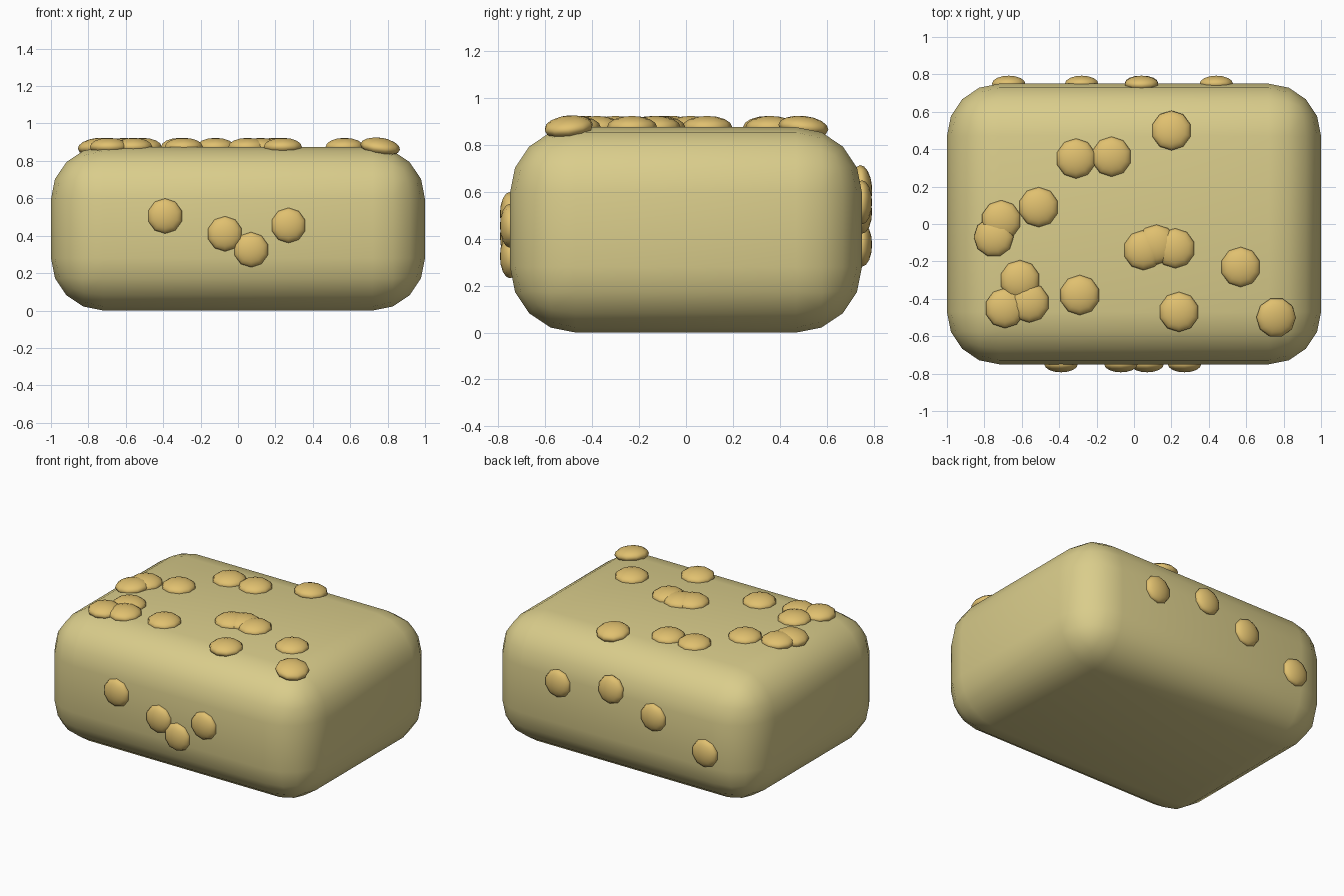
import bpy
from mathutils import Vector

cube = bpy.data.objects.get("Cube")
if cube:
    bpy.data.objects.remove(cube, do_unlink=True)


def make_material(name, rgb):
    mat = bpy.data.materials.new(name)
    mat.use_nodes = True
    colour = (*rgb, 1)
    mat.diffuse_color = colour
    bsdf = next(n for n in mat.node_tree.nodes if n.type == "BSDF_PRINCIPLED")
    bsdf.inputs["Base Color"].default_value = colour
    return mat


khaki = make_material("pale khaki", (0.70, 0.61, 0.26))
golden = make_material("golden tan", (0.75, 0.53, 0.16))

SIZE = Vector((2.0, 1.5, 0.875))
ROUND = 0.28
CENTRE = Vector((0, 0, SIZE.z / 2))

# Rounded block
bpy.ops.mesh.primitive_cube_add(size=1, location=CENTRE)
body = bpy.context.object
body.name = "rounded_body"
body.scale = SIZE
bpy.ops.object.transform_apply(location=False, rotation=False, scale=True)
body.data.materials.append(khaki)
bevel = body.modifiers.new("rounding", "BEVEL")
bevel.width = ROUND
bevel.segments = 4
bpy.ops.object.shade_smooth()


def surface_normal(point):
    """Outward direction of the rounded block near a point."""
    local = point - CENTRE
    inner = SIZE / 2 - Vector((ROUND,) * 3)
    clamped = Vector([max(-i, min(i, p)) for p, i in zip(local, inner)])
    return (local - clamped).normalized()


def add_bump(name, point, radius, thickness):
    point = Vector(point)
    turn = surface_normal(point).to_track_quat("Z", "Y")
    bpy.ops.mesh.primitive_uv_sphere_add(
        segments=10, ring_count=8, radius=1,
        location=point, rotation=turn.to_euler())
    bump = bpy.context.object
    bump.name = name
    bump.scale = (radius, radius, thickness)
    bump.data.materials.append(golden)
    bpy.ops.object.shade_smooth()


# Flattened bumps on the top
top_spots = [
    (0.20, 0.50), (-0.31, 0.35), (-0.12, 0.36), (-0.51, 0.09),
    (-0.71, 0.02), (-0.75, -0.07), (0.05, -0.14), (0.12, -0.11),
    (0.22, -0.13), (0.57, -0.23), (-0.61, -0.30), (-0.69, -0.45),
    (-0.56, -0.42), (-0.29, -0.38), (0.24, -0.47), (0.76, -0.50),
]
for x, y in top_spots:
    add_bump("top_bump", (x, y, SIZE.z), 0.107, 0.048)

# Smaller bumps on the front and back
front_spots = [(-0.39, 0.505), (-0.07, 0.41), (0.07, 0.325), (0.27, 0.455)]
back_spots = [(0.44, 0.555), (0.04, 0.62), (-0.28, 0.515), (-0.67, 0.375)]
for name, side, spots in (("front_bump", -1, front_spots),
                          ("back_bump", 1, back_spots)):
    for x, z in spots:
        add_bump(name, (x, side * SIZE.y / 2, z), 0.094, 0.043)
